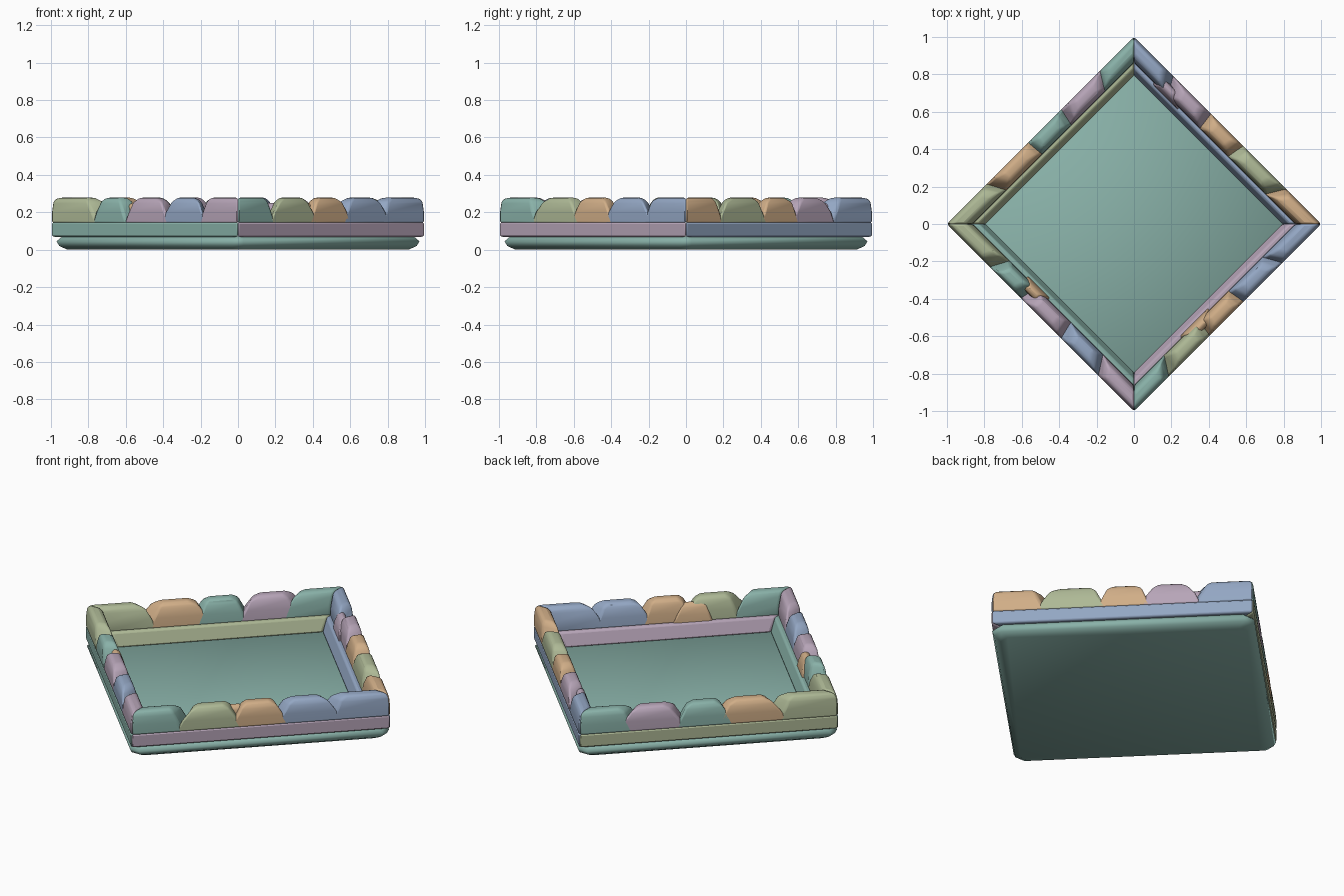
import bpy, bmesh, math, random

random.seed(4)
if "Cube" in bpy.data.objects:
    bpy.data.objects.remove(bpy.data.objects["Cube"])


def material(name, rgb):
    m = bpy.data.materials.new(name)
    m.use_nodes = True
    col = (*[(c / 255) ** 2.2 for c in rgb], 1)
    m.diffuse_color = col
    m.node_tree.nodes["Principled BSDF"].inputs["Base Color"].default_value = col
    return m


MATS = {
    "teal": material("teal", (136, 176, 167)),
    "pink": material("dusty pink", (181, 163, 182)),
    "blue": material("slate blue", (146, 165, 194)),
    "tan": material("tan", (207, 172, 134)),
    "olive": material("olive", (172, 183, 148)),
}

# Corners of the diamond, in order around it
CORNERS = [(0, -1), (1, 0), (0, 1), (-1, 0)]


def on_side(side, t, depth, z):
    """Point at fraction t along a side, pulled towards the middle by depth."""
    (ax, ay), (bx, by) = CORNERS[side], CORNERS[(side + 1) % 4]
    k = 1 - depth
    return (k * (ax + (bx - ax) * t), k * (ay + (by - ay) * t), z)


def loft(name, rings, mat, bevel, angle=None):
    """Closed solid through rings of equal length, softened by a bevel."""
    bm = bmesh.new()
    rows = [[bm.verts.new(p) for p in ring] for ring in rings]
    for a, b in zip(rows, rows[1:]):
        n = len(a)
        for i in range(n):
            bm.faces.new((a[i], a[(i + 1) % n], b[(i + 1) % n], b[i]))
    bm.faces.new(rows[0][::-1])
    bm.faces.new(rows[-1])
    bmesh.ops.recalc_face_normals(bm, faces=bm.faces[:])
    mesh = bpy.data.meshes.new(name)
    bm.to_mesh(mesh)
    bm.free()
    mesh.materials.append(mat)
    ob = bpy.data.objects.new(name, mesh)
    bpy.context.scene.collection.objects.link(ob)
    if bevel:
        mod = ob.modifiers.new("soft edges", "BEVEL")
        mod.width, mod.segments = bevel, 2
        mod.limit_method = "ANGLE"
        mod.angle_limit = math.radians(20)
    bpy.ops.object.select_all(action="DESELECT")
    ob.select_set(True)
    bpy.context.view_layer.objects.active = ob
    if angle is None:
        bpy.ops.object.shade_smooth()
    else:
        bpy.ops.object.shade_smooth_by_angle(angle=math.radians(angle))
    return ob


# Floor slab with chamfered corners and a tapered rim
def slab_ring(depth, z, cut=0.03):
    return [on_side(s, t, depth, z) for s in range(4) for t in (cut, 1 - cut)]


loft("floor_slab", [slab_ring(0.06, 0), slab_ring(0.015, 0.02), slab_ring(0.0, 0.045),
                    slab_ring(0.03, 0.07)], MATS["teal"], 0)

# Rails, mitred where they meet
RAIL = [(0.0, 0.068), (0.0, 0.148), (0.17, 0.148), (0.21, 0.068)]
for side, colour in enumerate(("pink", "blue", "olive", "teal")):
    loft(f"rail_{side + 1}", [[on_side(side, t, d, z) for d, z in RAIL] for t in (0, 1)],
         MATS[colour], 0.01, 40)


# Stones: wide foot, full belly, narrower flat crown
def stone(name, side, t0, t1, colour, d0=0.0, d1=0.14, top=0.278):
    w = t1 - t0
    left_end, right_end = t0 == 0, t1 == 1
    rings = []
    base = 0.14
    for f, inset, out, inn in ((0, 0, 0, 0), (0.45, 0.09, 0, 0.006), (0.86, 0.2, 0.008, 0.025),
                               (1, 0.3, 0.03, 0.045)):
        jit = [random.uniform(-0.03, 0.03) * f for _ in range(4)]
        lo = [t0 + (0 if left_end else w * (inset + j)) for j in jit[:2]]
        hi = [t1 - (0 if right_end else w * (inset + j)) for j in jit[2:]]
        z = base + (top - base) * f
        a, b = d0 + out, d1 - inn
        rings.append([on_side(side, lo[0], a, z), on_side(side, hi[0], a, z),
                      on_side(side, hi[1], b, z), on_side(side, lo[1], b, z)])
    loft(name, rings, MATS[colour], 0.012, 50)


STONES = [
    [("teal", 0, .2), ("olive", .17, .43), ("tan", .38, .61), ("blue", .56, .82), ("blue", .77, 1)],
    [("tan", 0, .2), ("olive", .17, .44), ("tan", .4, .61), ("pink", .57, .8), ("blue", .78, 1)],
    [("teal", 0, .21), ("pink", .14, .41), ("teal", .37, .6), ("tan", .53, .81), ("olive", .77, 1)],
    [("olive", 0, .24), ("teal", .22, .4), ("pink", .39, .63), ("blue", .59, .83), ("pink", .79, 1)],
]
for side, row in enumerate(STONES):
    for i, (colour, t0, t1) in enumerate(row):
        stone(f"stone_{side + 1}_{i + 1}", side, t0, t1, colour)

# Small filler stones tucked behind the gaps
for i, (side, colour, t0, t1) in enumerate([(0, "tan", .29, .47), (1, "pink", .72, .88),
                                            (3, "tan", .33, .47)]):
    stone(f"filler_stone_{i + 1}", side, t0, t1, colour, 0.06, 0.155, 0.25)
